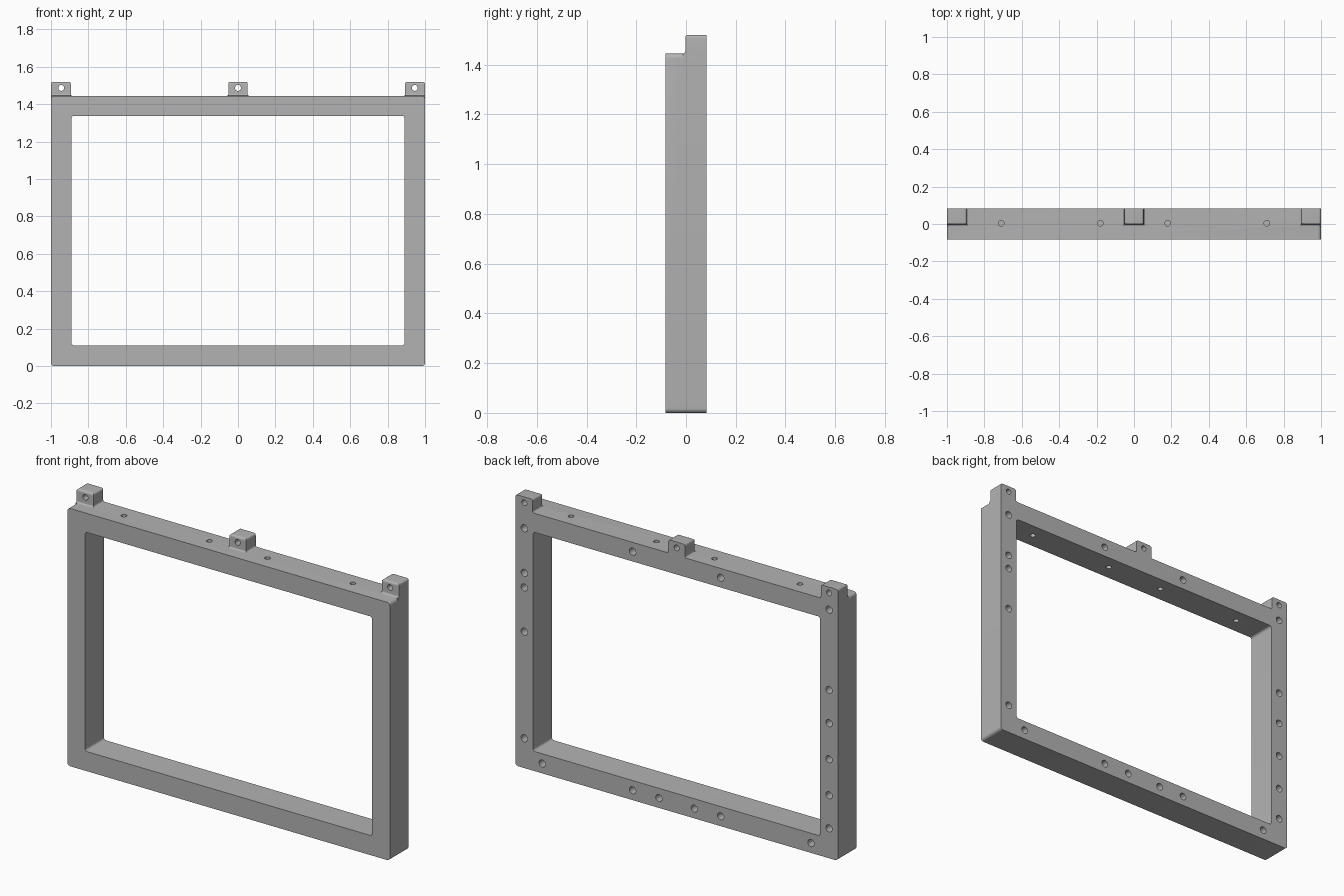
import bpy, bmesh, math
from mathutils import Matrix

cube = bpy.data.objects.get("Cube")
if cube:
    bpy.data.objects.remove(cube, do_unlink=True)

HALF_DEPTH = 0.083
TOP = 1.445
STEPS = 6

grey = bpy.data.materials.new("plain grey")
grey.use_nodes = True
colour = (0.45, 0.45, 0.45, 1)
grey.diffuse_color = colour
grey.node_tree.nodes["Principled BSDF"].inputs["Base Color"].default_value = colour


def make_object(name, bm):
    bmesh.ops.recalc_face_normals(bm, faces=bm.faces)
    mesh = bpy.data.meshes.new(name)
    bm.to_mesh(mesh)
    bm.free()
    mesh.materials.append(grey)
    obj = bpy.data.objects.new(name, mesh)
    bpy.context.collection.objects.link(obj)
    return obj


def rounded_rect(x, low, high, r):
    """Outline in x and z, counter-clockwise from the lower left corner."""
    corners = [(-x + r, low + r), (x - r, low + r), (x - r, high - r), (-x + r, high - r)]
    points = []
    for i, (cx, cz) in enumerate(corners):
        for s in range(STEPS + 1):
            a = math.pi + math.pi / 2 * (i + s / STEPS)
            points.append((cx + r * math.cos(a), cz + r * math.sin(a)))
    return points


def make_frame():
    bm = bmesh.new()
    outer = rounded_rect(1, 0, TOP, 0.018)
    inner = rounded_rect(0.89, 0.11, 1.338, 0.014)
    rings = [[bm.verts.new((x, y, z)) for x, z in outline]
             for outline, y in ((outer, -HALF_DEPTH), (outer, HALF_DEPTH),
                                (inner, HALF_DEPTH), (inner, -HALF_DEPTH))]
    n = len(outer)
    for k in range(4):
        a, b = rings[k], rings[(k + 1) % 4]
        for i in range(n):
            j = (i + 1) % n
            bm.faces.new((a[i], a[j], b[j], b[i]))
    return make_object("frame", bm)


def make_tab(name, x0, x1):
    """Lug with a flared foot and a rounded top, flush with the back."""
    foot, crown, tip = 0.009, 0.012, 1.52
    levels = [(TOP - 0.025, foot)]
    angles = [math.pi / 2 * s / STEPS for s in range(STEPS + 1)]
    levels += [(TOP + foot * (1 - math.cos(a)), foot * (1 - math.sin(a))) for a in angles]
    levels += [(tip - crown * (1 - math.sin(a)), -crown * (1 - math.cos(a))) for a in angles]
    bm = bmesh.new()
    rings = []
    for z, grow in levels:
        left, right = max(-1, x0 - grow), min(1, x1 + grow)
        front = -0.003 - grow
        rings.append([bm.verts.new((x, y, z)) for x, y in (
            (left, front), (right, front), (right, HALF_DEPTH), (left, HALF_DEPTH))])
    for a, b in zip(rings, rings[1:]):
        for i in range(4):
            j = (i + 1) % 4
            bm.faces.new((a[i], a[j], b[j], b[i]))
    bm.faces.new(rings[0])
    bm.faces.new(rings[-1])
    return make_object(name, bm)


def drill(bm, centre, radius, length, axis):
    turn = Matrix.Rotation(math.pi / 2, 4, "X") if axis == "Y" else Matrix()
    bmesh.ops.create_cone(bm, cap_ends=True, segments=24, radius1=radius, radius2=radius,
                          depth=length, matrix=Matrix.Translation(centre) @ turn)


def combine(target, other, operation):
    mod = target.modifiers.new(operation.lower(), "BOOLEAN")
    mod.operation = operation
    mod.solver = "EXACT"
    mod.object = other
    bpy.context.view_layer.objects.active = target
    bpy.ops.object.modifier_apply(modifier=mod.name)
    bpy.data.objects.remove(other, do_unlink=True)


frame = make_frame()

# Mounting tabs on the top rail
for tab_name, x0, x1 in (("right_tab", -1, -0.894), ("middle_tab", -0.052, 0.052),
                         ("left_tab", 0.894, 1)):
    combine(frame, make_tab(tab_name, x0, x1), "UNION")

holes = bmesh.new()

# Holes through the tabs
for x in (-0.945, 0, 0.945):
    drill(holes, (x, 0.04, 1.487), 0.016, 0.2, "Y")

# Holes down through the top rail
for x in (-0.71, -0.18, 0.18, 0.71):
    drill(holes, (x, 0.004, 1.39), 0.015, 0.2, "Z")

# Blind holes in the back
back = [(0.945, z) for z in (0.167, 0.764, 1.012, 1.094, 1.344)]
back += [(-0.945, z) for z in (0.167, 0.353, 0.555, 0.757, 0.943, 1.393)]
back += [(x, 0.055) for x in (-0.833, -0.273, -0.11, 0.11, 0.273, 0.833)]
back += [(x, 1.393) for x in (-0.273, 0.273)]
for x, z in back:
    drill(holes, (x, HALF_DEPTH, z), 0.02, 0.2, "Y")

combine(frame, make_object("hole_cutter", holes), "DIFFERENCE")

# Smooth fillets, sharp edges kept
bpy.ops.object.select_all(action="DESELECT")
frame.select_set(True)
bpy.context.view_layer.objects.active = frame
bpy.ops.object.shade_smooth_by_angle(angle=math.radians(30))
